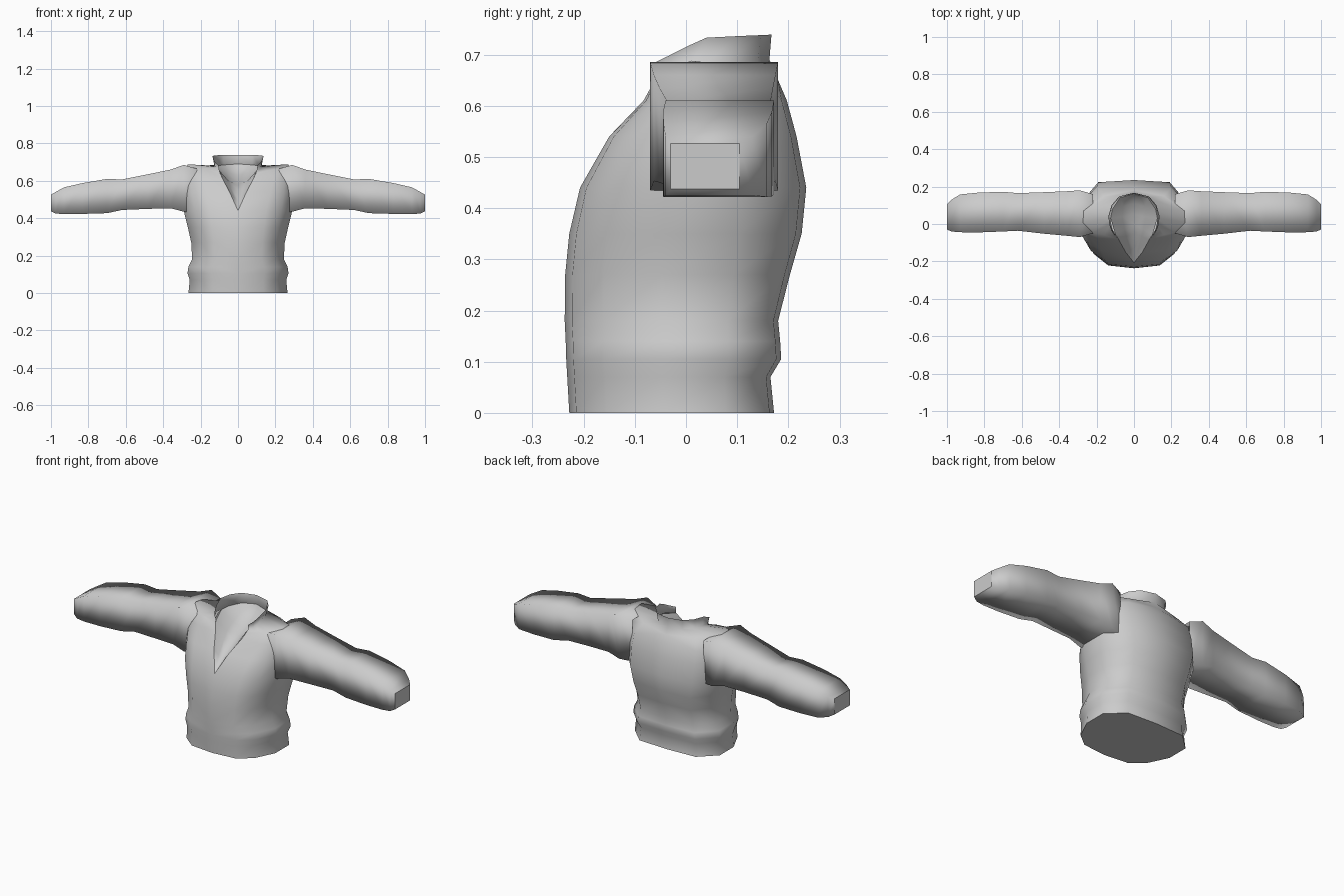
import bpy, bmesh


def skin(name, rows, closed=False, cap=None):
    """Skin rows of points into a smooth half, mirrored across x = 0."""
    bm = bmesh.new()
    grid = [[bm.verts.new(p) for p in row] for row in rows]
    n = len(grid[0])
    for a, b in zip(grid, grid[1:]):
        for i in range(n if closed else n - 1):
            j = (i + 1) % n
            bm.faces.new((a[i], a[j], b[j], b[i])).smooth = True
    if cap is not None:
        loop = grid[cap] if cap else grid[0][::-1]
        face = bm.faces.new(loop)
        for e in face.edges:
            e.smooth = False
    bmesh.ops.remove_doubles(bm, verts=bm.verts, dist=0.0005)
    me = bpy.data.meshes.new(name)
    bm.to_mesh(me)
    bm.free()
    ob = bpy.data.objects.new(name, me)
    bpy.context.collection.objects.link(ob)
    ob.modifiers.new("Mirror", 'MIRROR').use_clip = True
    return ob


# Body cross-section: (width fraction, depth fraction), front to back
section = [(0, -1), (.52, -.94), (.8, -.68), (1, -.2), (1, .45), (.66, .95), (0, 1)]


def body_row(z, front, back, width, neck=0.0):
    row = []
    for u, v in section:
        y = v * (-front if v < 0 else back)
        x = neck + u * (width - neck) if v < 0 else u * width
        row.append((x, y, z))
    return row


# Body: height, front y, back y, half width, half width of the V opening
levels = [(0, -.228, .172, .265, 0), (.07, -.232, .165, .258, 0),
          (.105, -.234, .186, .27, 0), (.14, -.235, .184, .265, 0),
          (.18, -.237, .18, .245, 0), (.27, -.236, .203, .25, 0),
          (.35, -.228, .226, .268, 0), (.44, -.207, .235, .29, 0),
          (.54, -.15, .216, .295, .045), (.61, -.083, .197, .29, .082)]
body = [body_row(*l) for l in levels]
# Shoulder ridge, neck base and standing collar
body.append([(.095, -.065, .64), (.16, -.058, .655), (.22, -.045, .665),
             (.27, .01, .688), (.27, .07, .68), (.16, .15, .66), (0, .18, .65)])
body.append([(.1, -.055, .655), (.115, -.03, .66), (.122, 0, .67),
             (.125, .03, .675), (.115, .08, .68), (.075, .14, .685), (0, .163, .69)])
body.append([(.105, -.06, .685), (.12, -.035, .697), (.132, 0, .715),
             (.137, .04, .733), (.12, .1, .736), (.08, .147, .738), (0, .167, .739)])
skin("body_and_collar", body, cap=0)

# Sunken lining inside the V neck: centre line and edge points
lining = [((0, -.207, .44), (0, -.207, .44)), ((0, -.13, .5), (.045, -.15, .54)),
          ((0, -.05, .55), (.082, -.083, .61)), ((0, 0, .575), (.1, -.055, .655)),
          ((0, .05, .595), (.125, .03, .675)), ((0, .11, .63), (.115, .08, .68)),
          ((0, .145, .66), (.075, .14, .685)), ((0, .163, .69), (0, .163, .69))]
rows = []
for c, e in lining:
    mid = ((c[0] + e[0]) * .5, (c[1] + e[1]) * .5, c[2] * .7 + e[2] * .3)
    rows.append([c, mid, e])
skin("neck_lining", rows)

# Square sleeves: x, y low, y high, z low, z high
stations = [(.22, -.05, .16, .43, .665), (.29, -.07, .18, .435, .685),
            (.36, -.063, .175, .453, .66), (.48, -.052, .17, .45, .635),
            (.62, -.036, .165, .444, .607), (.7, -.04, .172, .427, .61),
            (.83, -.045, .168, .423, .588), (.93, -.044, .158, .422, .565),
            (.975, -.04, .13, .425, .54), (1, -.03, .105, .437, .526)]
skin("sleeve", [[(x, y1, z1), (x, y0, z1), (x, y0, z0), (x, y1, z0)]
                for x, y0, y1, z0, z1 in stations], closed=True, cap=-1)
